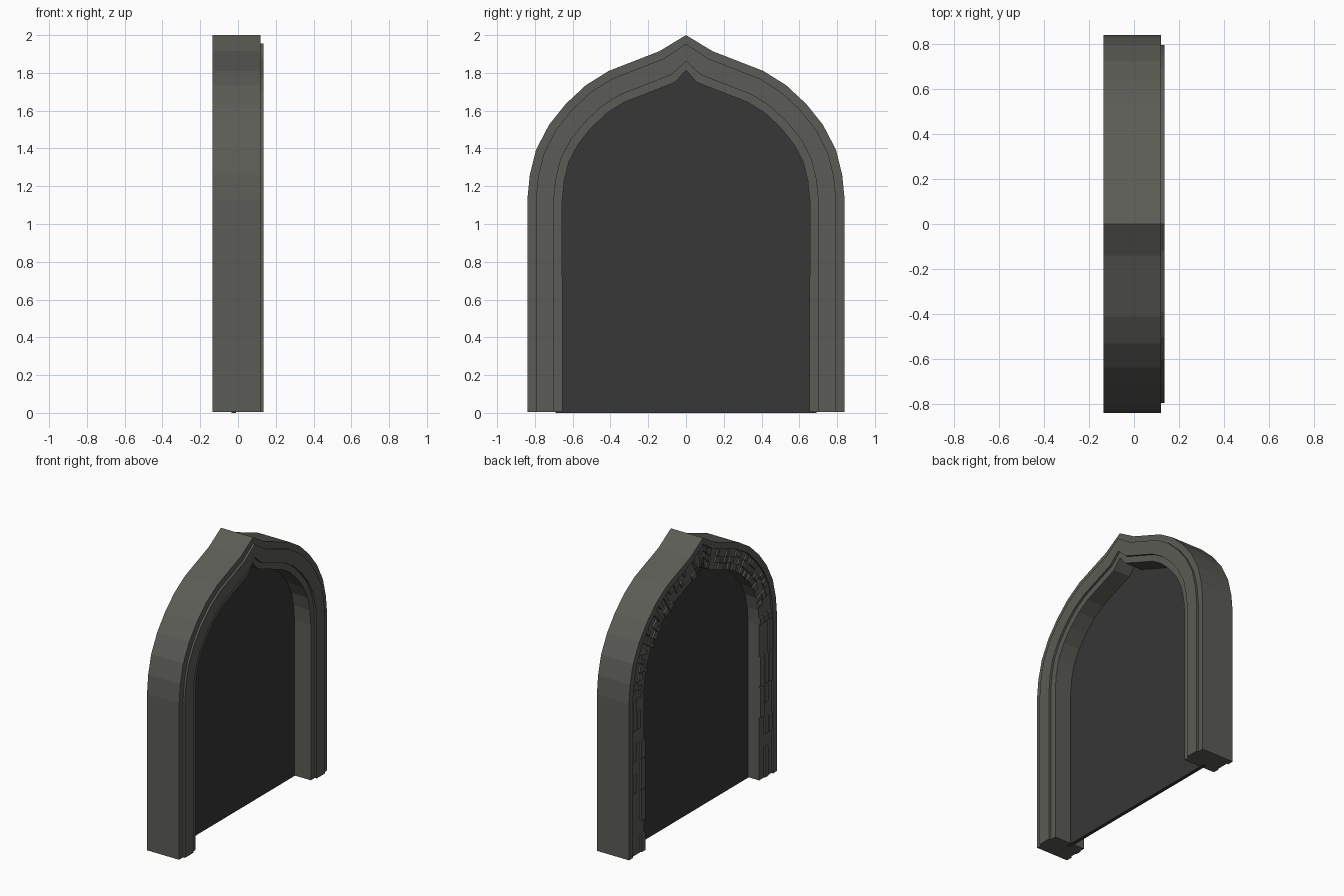
import bpy, bmesh, random
from mathutils import Vector

random.seed(4)
cube = bpy.data.objects.get("Cube")
if cube:
    bpy.data.objects.remove(cube)


def material(name, rgb):
    m = bpy.data.materials.new(name)
    m.use_nodes = True
    m.diffuse_color = (*rgb, 1)
    m.node_tree.nodes["Principled BSDF"].inputs["Base Color"].default_value = (*rgb, 1)
    return m


stone_grey = material("stone grey", (0.105, 0.107, 0.092))
dark_grey = material("dark grey", (0.038, 0.038, 0.038))


def finish(name, bm, mat):
    bmesh.ops.recalc_face_normals(bm, faces=bm.faces)
    mesh = bpy.data.meshes.new(name)
    bm.to_mesh(mesh)
    bm.free()
    mesh.materials.append(mat)
    obj = bpy.data.objects.new(name, mesh)
    bpy.context.collection.objects.link(obj)
    return obj


# Outer outline of the pointed arch in (y, z), one half then mirrored
half = [(0.84, 0.004), (0.84, 1.13), (0.827, 1.26), (0.793, 1.395), (0.725, 1.525),
        (0.637, 1.635), (0.53, 1.735), (0.41, 1.81), (0.14, 1.915), (0, 2.0)]
path = [Vector(p) for p in half + [(-y, z) for y, z in reversed(half[:-1])]]

# Inward direction at every outline point
sides = []
for a, b in zip(path, path[1:]):
    t = (b - a).normalized()
    sides.append(Vector((-t.y, t.x)))
inward = [(sides[max(i - 1, 0)] + sides[min(i, len(sides) - 1)]).normalized()
          for i in range(len(path))]


def at(i, t, depth):
    """Point on segment i at fraction t, moved inward by depth."""
    a = path[i] + inward[i] * depth
    if t == 0:
        return a
    return a.lerp(path[i + 1] + inward[i + 1] * depth, t)


# Frame: stepped section (inward depth, x) swept along the arch
section = [(0, -0.135), (0, 0.12), (0.045, 0.12), (0.045, 0.135), (0.14, 0.135),
           (0.14, 0.12), (0.185, 0.12), (0.185, -0.123), (0.045, -0.123), (0.045, -0.135)]
bm = bmesh.new()
rings = []
for i in range(len(path)):
    rings.append([bm.verts.new((x, *at(i, 0, d))) for d, x in section])
n = len(section)
for r, s in zip(rings, rings[1:]):
    for k in range(n):
        bm.faces.new((r[k], r[(k + 1) % n], s[(k + 1) % n], s[k]))
bm.faces.new(rings[0])
bm.faces.new(rings[-1])
finish("arch_frame", bm, stone_grey)

# Back panel filling the opening
bm = bmesh.new()
outline = [at(i, 0, 0.15) for i in range(len(path))]
outline[0].y = outline[-1].y = 0
face = bm.faces.new([bm.verts.new((-0.035, *p)) for p in outline])
ext = bmesh.ops.extrude_face_region(bm, geom=[face], use_keep_orig=True)
moved = [v for v in ext["geom"] if isinstance(v, bmesh.types.BMVert)]
bmesh.ops.translate(bm, verts=moved, vec=(0.025, 0, 0))
finish("back_panel", bm, dark_grey)

# Irregular raised blocks in the recessed band on the back
bm = bmesh.new()
rows = [(0.052, 0.092), (0.097, 0.137), (0.142, 0.185)]
for i, (a, b) in enumerate(zip(path, path[1:])):
    length = (b - a).length
    cells = 5 if length > 1 else max(1, round(length / 0.06))
    gap = 0.004 / length
    for c in range(cells):
        for lo, hi in rows:
            if random.random() < 0.35:
                continue
            t0, t1 = c / cells + gap, (c + random.choice((0.6, 1))) / cells - gap
            corners = [at(i, t0, lo), at(i, t0, hi), at(i, t1, hi), at(i, t1, lo)]
            top, base = ([bm.verts.new((x, *p)) for p in corners] for x in (-0.135, -0.12))
            bm.faces.new(top)
            bm.faces.new(base)
            for k in range(4):
                j = (k + 1) % 4
                bm.faces.new((top[k], top[j], base[j], base[k]))
finish("back_blocks", bm, stone_grey)
